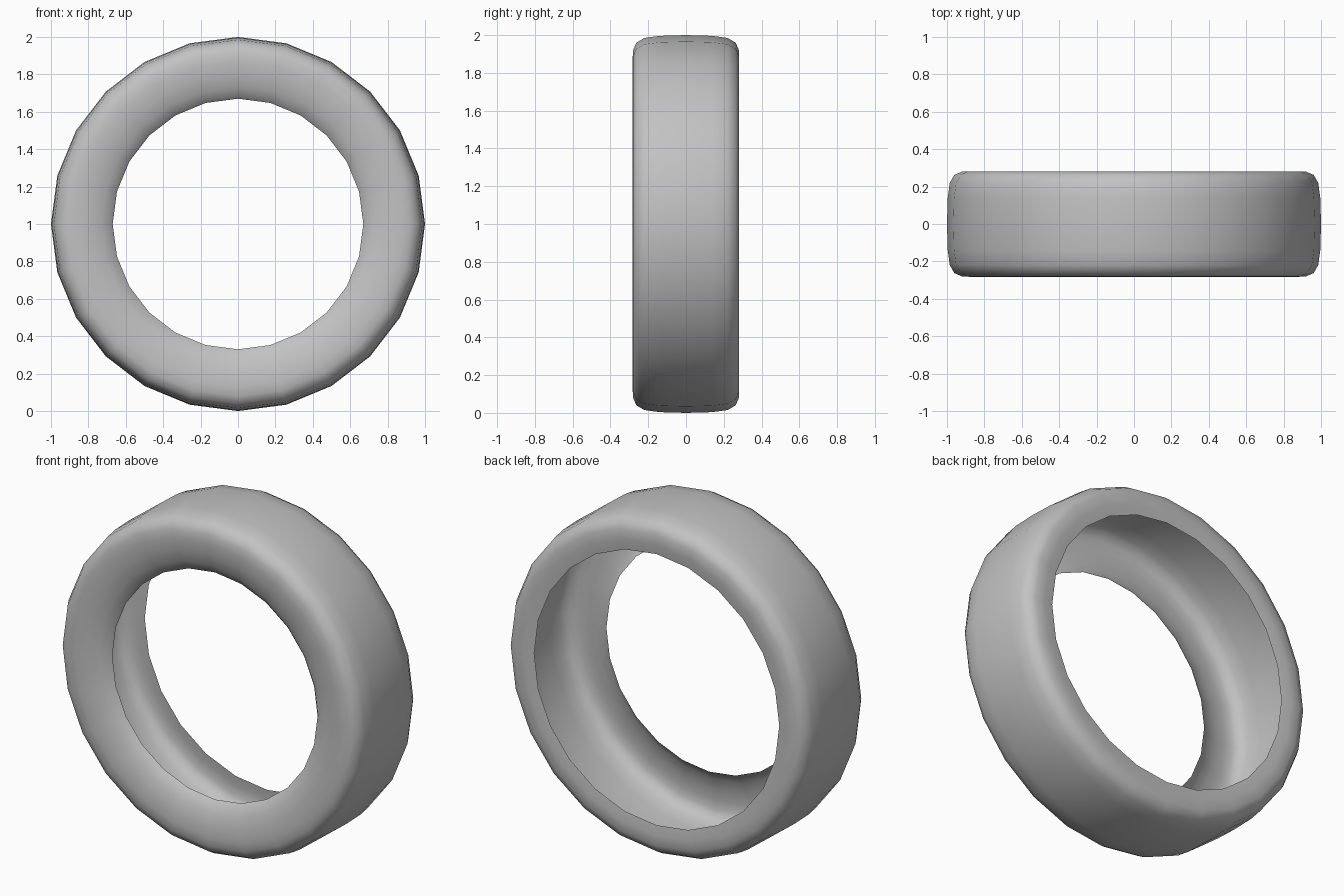
import bpy, bmesh, math
from mathutils import Vector

cube = bpy.data.objects.get("Cube")
if cube:
    bpy.data.objects.remove(cube, do_unlink=True)

# Single rubber colour
rubber = bpy.data.materials.new("grey_rubber")
rubber.use_nodes = True
grey = (0.54, 0.54, 0.54, 1)
rubber.diffuse_color = grey
rubber.node_tree.nodes["Principled BSDF"].inputs["Base Color"].default_value = grey

# Hollow casing section as (radius, y): rear flange, tread, rolled front wall, open lip
rear_flange = [(0.80, 0.273), (0.86, 0.281)]
tread = [(0.92, 0.28), (0.96, 0.263), (0.985, 0.22), (0.996, 0.14), (1.0, 0.0),
         (0.996, -0.14), (0.985, -0.22), (0.96, -0.263), (0.92, -0.28)]
front_wall = [(0.87, -0.283), (0.80, -0.277), (0.73, -0.257), (0.69, -0.235)]
lip = [(0.67, -0.215)]
profile = rear_flange + tread + front_wall + lip

# Revolve the section around the axle
bm = bmesh.new()
verts = [bm.verts.new((0, y, r)) for r, y in profile]
edges = [bm.edges.new(pair) for pair in zip(verts, verts[1:])]
bmesh.ops.spin(bm, geom=verts + edges, cent=Vector(), axis=Vector((0, 1, 0)),
               angle=math.tau, steps=24)
bmesh.ops.remove_doubles(bm, verts=bm.verts[:], dist=0.0005)
bmesh.ops.recalc_face_normals(bm, faces=bm.faces[:])

mesh = bpy.data.meshes.new("tyre")
bm.to_mesh(mesh)
bm.free()
mesh.materials.append(rubber)
tyre = bpy.data.objects.new("tyre", mesh)
tyre.location.z = 1
bpy.context.collection.objects.link(tyre)

# Smooth rubber surface
bpy.ops.object.select_all(action="DESELECT")
tyre.select_set(True)
bpy.context.view_layer.objects.active = tyre
bpy.ops.object.shade_smooth_by_angle(angle=math.radians(50))
